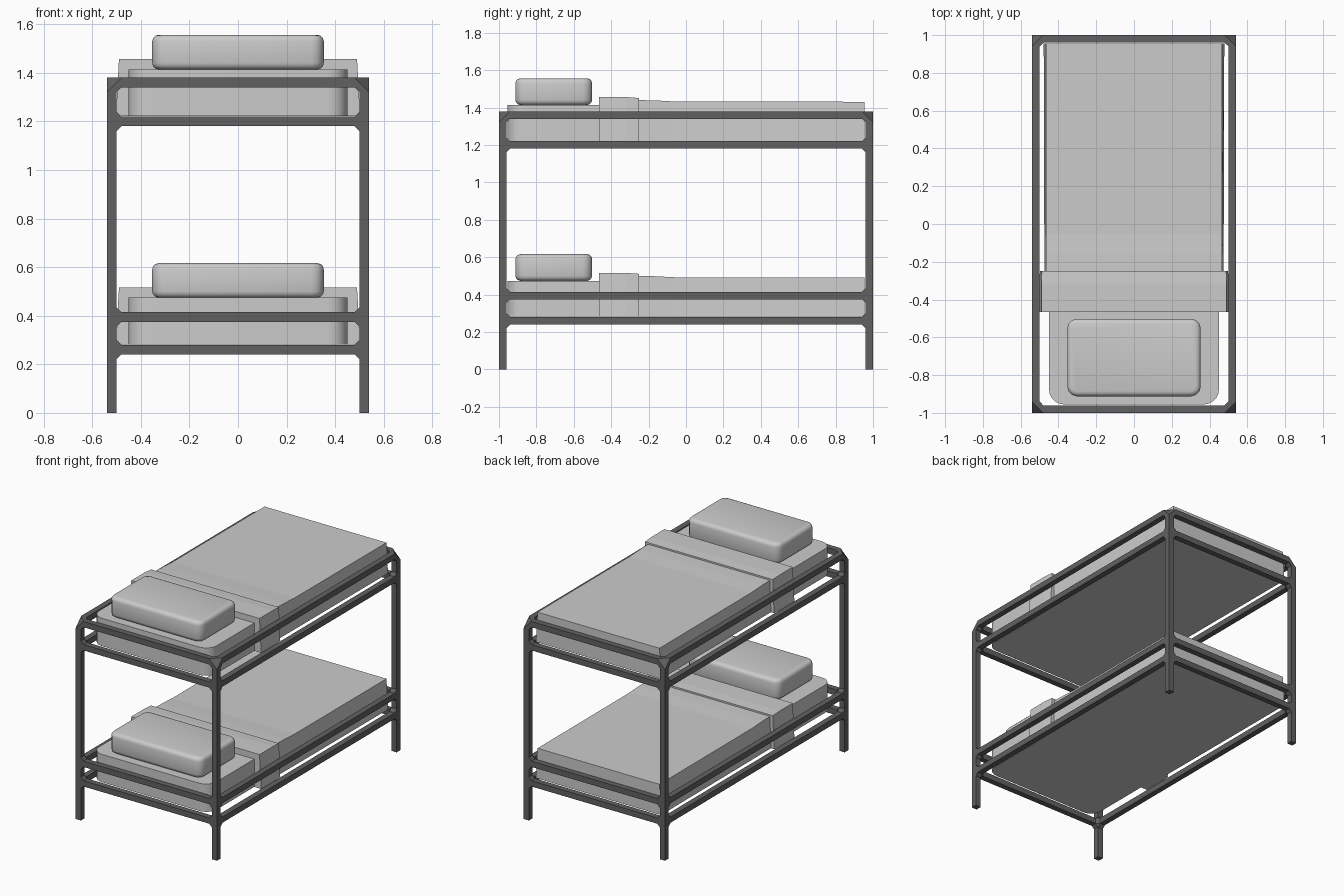
import bpy, bmesh
from mathutils import Vector

if "Cube" in bpy.data.objects:
    bpy.data.objects.remove(bpy.data.objects["Cube"])

X, Y, B, G = 0.54, 1.0, 0.04, 0.02      # half width, half length, bar size, corner gusset
LOW = [0.24, 0.375]                     # undersides of the rails on each bunk
TOP = [1.18, 1.34]
RAILS = LOW + TOP


def add_object(bm, name, smooth=None):
    bmesh.ops.recalc_face_normals(bm, faces=bm.faces)
    me = bpy.data.meshes.new(name)
    bm.to_mesh(me)
    bm.free()
    ob = bpy.data.objects.new(name, me)
    bpy.context.collection.objects.link(ob)
    if smooth:
        bpy.ops.object.select_all(action='DESELECT')
        ob.select_set(True)
        bpy.context.view_layer.objects.active = ob
        bpy.ops.object.shade_smooth_by_angle(angle=smooth)
    return ob


def add_hull(bm, points):
    """Append the convex hull of some points, with flat faces merged."""
    t = bmesh.new()
    for p in points:
        t.verts.new(p)
    res = bmesh.ops.convex_hull(t, input=t.verts)
    bmesh.ops.delete(t, geom=list({v for v in res['geom_interior'] if isinstance(v, bmesh.types.BMVert)}),
                     context='VERTS')
    bmesh.ops.dissolve_limit(t, angle_limit=0.01, verts=t.verts, edges=t.edges)
    for f in t.faces:
        bm.faces.new([bm.verts.new(v.co) for v in f.verts])
    t.free()


def end_x(sx, sy, z):
    return [Vector((sx * (X - B - G), sy * y, h)) for y in (Y, Y - B) for h in (z, z + B)]


def end_y(sx, sy, z):
    return [Vector((sx * x, sy * (Y - B - G), h)) for x in (X, X - B) for h in (z, z + B)]


def end_z(sx, sy, z):
    return [Vector((sx * x, sy * y, z)) for x in (X, X - B) for y in (Y, Y - B)]


# Frame: bars between corner joints; each joint is the hull of the bar ends it connects
bm = bmesh.new()
for sx in (-1, 1):
    for sy in (-1, 1):
        foot = 0
        for z in RAILS:
            add_hull(bm, end_z(sx, sy, foot) + end_z(sx, sy, z - G))
            joint = end_x(sx, sy, z) + end_y(sx, sy, z) + end_z(sx, sy, z - G)
            foot = z + B + G
            if z != RAILS[-1]:
                joint += end_z(sx, sy, foot)
            add_hull(bm, joint)
for z in RAILS:
    for s in (-1, 1):
        add_hull(bm, end_x(-1, s, z) + end_x(1, s, z))
        add_hull(bm, end_y(s, -1, z) + end_y(s, 1, z))
bmesh.ops.remove_doubles(bm, verts=bm.verts, dist=0.0005)
inner = [f for f in bm.faces if all(len(e.link_faces) > 2 for e in f.edges)]
bmesh.ops.delete(bm, geom=inner, context='FACES_ONLY')
frame = add_object(bm, "bunk_frame")
dark = bpy.data.materials.new("dark_metal")
dark.diffuse_color = (0.12, 0.12, 0.12, 1)
dark.use_nodes = True
dark.node_tree.nodes["Principled BSDF"].inputs["Base Color"].default_value = dark.diffuse_color
frame.data.materials.append(dark)


def box(x, y0, y1, z0, z1):
    b = bmesh.new()
    bmesh.ops.create_cube(b, size=1)
    for v in b.verts:
        v.co = Vector((v.co.x * 2 * x, (y0 + y1) / 2 + v.co.y * (y1 - y0),
                       (z0 + z1) / 2 + v.co.z * (z1 - z0)))
    return b


def bevel_upright(b, r, n):
    edges = [e for e in b.edges if abs((e.verts[0].co - e.verts[1].co).normalized().z) > 0.9]
    bmesh.ops.bevel(b, geom=edges, offset=r, segments=n, profile=0.5, affect='EDGES')


def cover(name, z0, sections):
    """Loft of tapered cross-sections: (y, top half width, bottom half width, top height)."""
    b = bmesh.new()
    rings = [[b.verts.new(p) for p in ((-w, y, z0), (-t, y, z0 + h), (t, y, z0 + h), (w, y, z0))]
             for y, t, w, h in sections]
    for p, q in zip(rings, rings[1:]):
        for i in range(4):
            b.faces.new((p[i], p[(i + 1) % 4], q[(i + 1) % 4], q[i]))
    b.faces.new(rings[0])
    b.faces.new(rings[-1])
    add_object(b, name)


# Bedding for both bunks
for label, rails in (("lower", LOW), ("upper", TOP)):
    z = rails[0] + B + 0.002

    # Mattress with rounded upright corners
    b = box(0.45, -0.955, 0.945, z, z + 0.192)
    bevel_upright(b, 0.08, 6)
    add_object(b, label + "_mattress", 0.6)

    # Blanket and its folded-over band
    cover(label + "_blanket", z, [(-0.30, 0.466, 0.474, 0.219), (-0.16, 0.466, 0.474, 0.216),
                                  (-0.05, 0.466, 0.475, 0.210), (0.955, 0.466, 0.478, 0.209)])
    cover(label + "_blanket_fold", z, [(-0.465, 0.49, 0.503, 0.234), (-0.32, 0.49, 0.503, 0.234),
                                       (-0.25, 0.488, 0.498, 0.229)])

    # Pillow, a soft rounded box
    b = box(0.353, -0.912, -0.502, z + 0.192, z + 0.334)
    bevel_upright(b, 0.05, 3)
    rim = [e for e in b.edges if abs(e.verts[0].co.z - e.verts[1].co.z) < 1e-4]
    bmesh.ops.bevel(b, geom=rim, offset=0.026, segments=3, profile=0.5, affect='EDGES')
    add_object(b, label + "_pillow", 0.7)
